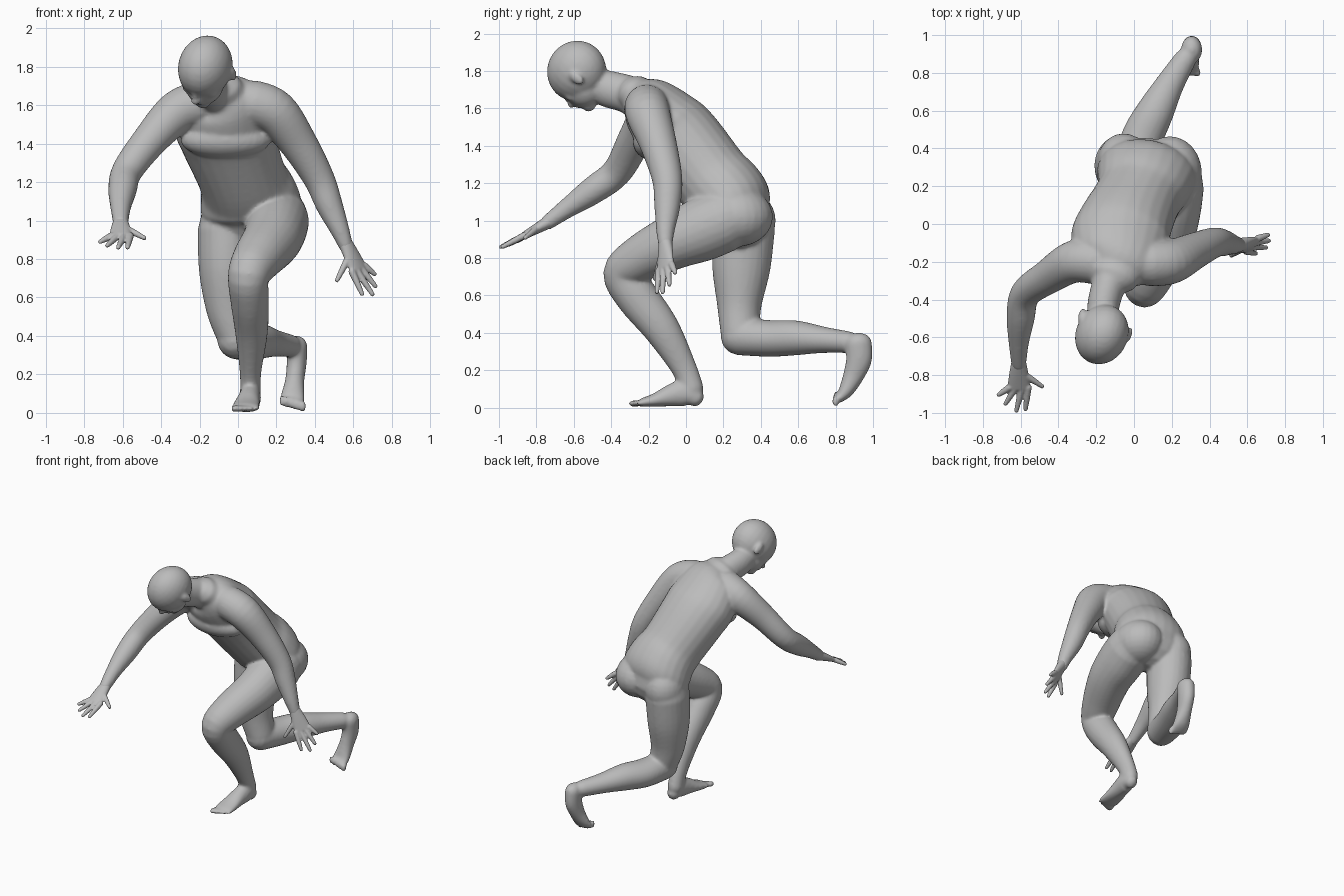
import bpy, bmesh, math
from mathutils import Vector, Matrix

if "Cube" in bpy.data.objects:
    bpy.data.objects.remove(bpy.data.objects["Cube"])

skin = bpy.data.materials.new("grey_skin")
skin.use_nodes = True
GREY = (0.5, 0.5, 0.5, 1)
skin.diffuse_color = GREY
skin.node_tree.nodes["Principled BSDF"].inputs["Base Color"].default_value = GREY


def spline(rows, steps=5):
    """Smooth the key sections with Catmull-Rom interpolation."""
    out = []
    for i in range(len(rows) - 1):
        quad = [rows[max(i - 1, 0)], rows[i], rows[i + 1], rows[min(i + 2, len(rows) - 1)]]
        for s in range(steps):
            t = s / steps
            out.append([b + t / 2 * (c - a + t * (2*a - 5*b + 4*c - d + t * (3*(b - c) + d - a)))
                        for a, b, c, d in zip(*quad)])
    return out + [list(rows[-1])]


def loft(bm, rows, side=(1, 0, 0), sides=24):
    """Rounded tube; each row is x, y, z, half width along side, half depth."""
    rows = spline([r if len(r) == 5 else (*r, r[3]) for r in rows])
    pts = [Vector(r[:3]) for r in rows]
    sections = []
    for i, r in enumerate(rows):
        t = (pts[min(i + 1, len(pts) - 1)] - pts[max(i - 1, 0)]).normalized()
        sections.append((pts[i], t, r[3], r[4]))

    def cap(section, sign):
        p, t, a, b = section
        rings = []
        for k in (1, 2, 3):
            ang = k * math.pi / 7
            rings.append((p + t * sign * min(a, b) * math.sin(ang), t,
                          a * math.cos(ang), b * math.cos(ang)))
        return rings

    sections = cap(sections[0], -1)[::-1] + sections + cap(sections[-1], 1)
    rings = []
    for p, t, a, b in sections:
        u = Vector(side)
        u = (u - t * u.dot(t)).normalized()
        v = t.cross(u)
        rings.append([bm.verts.new(p + u * a * math.cos(q) + v * b * math.sin(q))
                      for q in (2 * math.pi * k / sides for k in range(sides))])
    for lo, hi in zip(rings, rings[1:]):
        for k in range(sides):
            n = (k + 1) % sides
            bm.faces.new((lo[k], lo[n], hi[n], hi[k]))
    bm.faces.new(rings[0])
    bm.faces.new(rings[-1])


def blob(bm, centre, radii, frame=None):
    """Ellipsoid, optionally turned into a given frame."""
    m = Matrix.Translation(centre) @ (frame or Matrix()) @ Matrix.Diagonal((*radii, 1))
    bmesh.ops.create_uvsphere(bm, u_segments=24, v_segments=14, radius=1, matrix=m)


def finish(bm, name, voxel, rounds):
    """Fuse overlapping volumes into one smooth skin."""
    bmesh.ops.recalc_face_normals(bm, faces=bm.faces)
    mesh = bpy.data.meshes.new(name)
    bm.to_mesh(mesh)
    bm.free()
    mesh.materials.append(skin)
    ob = bpy.data.objects.new(name, mesh)
    bpy.context.collection.objects.link(ob)
    fuse = ob.modifiers.new("fuse", "REMESH")
    fuse.mode = "VOXEL"
    fuse.voxel_size = voxel
    fuse.use_smooth_shade = True
    relax = ob.modifiers.new("relax", "SMOOTH")
    relax.factor = 0.5
    relax.iterations = rounds


body = bmesh.new()

# Torso, from the seat up to the shoulders
loft(body, [(.075, .275, 1.03, .265, .18), (.065, .25, 1.09, .265, .21), (.05, .21, 1.15, .252, .215),
            (.02, .135, 1.23, .23, .212), (-.05, -.01, 1.42, .25, .212),
            (-.073, -.09, 1.505, .262, .203), (-.08, -.2, 1.62, .22, .16), (-.1, -.26, 1.67, .14, .105)],
     side=(1, -.15, 0))
blob(body, (-.065, -.17, 1.42), (.235, .115, .1))      # chest
blob(body, (-.055, .325, 1.0), (.14, .155, .16))       # right buttock
blob(body, (.19, .27, 1.02), (.17, .195, .16))         # left buttock

# Neck
loft(body, [(-.09, -.2, 1.62, .14, .12), (-.13, -.31, 1.675, .094, .102),
            (-.16, -.42, 1.705, .086, .098), (-.17, -.52, 1.74, .08)])

# Head, turned and bowed: axes are left, back and crown
left = Vector((.9, -.36, -.2)).normalized()
face = Vector((-.42, -.52, -.74))
face = (face - left * face.dot(left)).normalized()
crown = face.cross(left)
turn = Matrix((left, -face, crown)).transposed().to_4x4()
middle = Vector((-.17, -.585, 1.8))


def on_head(l, f, u, radii):
    blob(body, middle + left * l + face * f + crown * u, radii, turn)


on_head(0, 0, 0, (.138, .168, .158))
on_head(0, .05, -.085, (.1, .107, .107))       # jaw
on_head(0, .105, -.16, (.045, .038, .038))     # chin
on_head(0, .127, .0, (.085, .032, .025))       # brow
on_head(0, .152, -.06, (.016, .024, .042))     # nose bridge
on_head(0, .166, -.085, (.026, .026, .018))    # nose tip
on_head(0, .14, -.12, (.038, .022, .016))      # lips
for s in (-1, 1):
    on_head(s * .065, .105, -.065, (.032, .03, .03))     # cheeks
    on_head(s * .138, -.025, -.05, (.016, .028, .048))   # ears

# Arms
loft(body, [(-.2, -.2, 1.61, .12), (-.32, -.2, 1.56, .112), (-.455, -.28, 1.42, .092),
            (-.575, -.37, 1.26, .08), (-.6, -.5, 1.16, .074), (-.61, -.63, 1.07, .054),
            (-.61, -.74, .99, .04)], side=(0, 0, 1))
loft(body, [(.08, -.21, 1.61, .12), (.195, -.2, 1.56, .118), (.315, -.145, 1.4, .098),
            (.42, -.1, 1.22, .081), (.475, -.1, 1.08, .07), (.53, -.11, .95, .05),
            (.56, -.11, .87, .038)], side=(0, 1, 0))

# Left leg, stepping forward
loft(body, [(.21, .2, 1.0, .16, .17), (.195, .08, .95, .16, .17), (.17, -.06, .89, .15, .15),
            (.1, -.24, .8, .13, .125), (.055, -.335, .715, .108, .108), (.06, -.26, .59, .1, .112),
            (.07, -.13, .42, .085, .097), (.065, -.01, .21, .056, .068), (.065, .03, .1, .055, .065)])
loft(body, [(.07, .05, .055, .045, .05), (.065, 0, .08, .055, .075), (.055, -.08, .065, .06, .06),
            (.045, -.16, .042, .07, .038), (.04, -.23, .028, .075, .024)])

# Right leg, kneeling back
loft(body, [(-.06, .31, .95, .15, .165), (-.06, .295, .74, .143, .155), (-.045, .285, .54, .12, .118),
            (-.01, .29, .4, .1, .105)])
loft(body, [(-.01, .285, .382, .1, .102), (.04, .45, .37, .11, .098), (.11, .59, .373, .1, .093),
            (.19, .74, .362, .076, .07), (.27, .87, .35, .06, .058)], side=(1, -.6, 0))
loft(body, [(.305, .922, .345, .056, .072), (.305, .925, .26, .052, .07), (.295, .895, .17, .05, .056),
            (.285, .855, .09, .062, .04), (.28, .82, .05, .068, .024)])

# Toes
for k in range(5):
    across = -.056 + .028 * k
    size = .02 - .0022 * k
    blob(body, (.04 + across, -.275 + .009 * k, .022), (size, .034, size))
    blob(body, (.28 - across, .8, .034 + .008 * k), (size, size, .03))

finish(body, "body", .0105, 7)


def hand(name, wrist, knuckles, side, tips):
    """Flat palm with four fingers and a thumb, listed from little finger to thumb."""
    bm = bmesh.new()
    wrist, knuckles, side = Vector(wrist), Vector(knuckles), Vector(side).normalized()
    heel = wrist.lerp(knuckles, .5)
    loft(bm, [(*wrist, .039, .035), (*heel, .052, .028), (*knuckles, .06, .02)], side)
    for k, tip in enumerate(tips):
        root = heel + side * .03 if k == 4 else knuckles + side * (-.049 + .033 * k)
        tip = Vector(tip)
        tip -= (tip - root).normalized() * .011
        loft(bm, [(*root, .019), (*root.lerp(tip, .5), .0165), (*tip, .012)], side, 12)
    finish(bm, name, .006, 3)


hand("right_hand", (-.61, -.73, .995), (-.61, -.865, .92), (1, 0, 0),
     [(-.725, -.91, .885), (-.685, -.96, .865), (-.625, -.998, .855), (-.575, -.99, .855),
      (-.478, -.865, .905)])
hand("left_hand", (.56, -.11, .88), (.625, -.11, .75), (-.6, -.65, -.3),
     [(.718, -.055, .715), (.722, -.088, .65), (.705, -.125, .608), (.65, -.157, .608),
      (.51, -.17, .68)])
